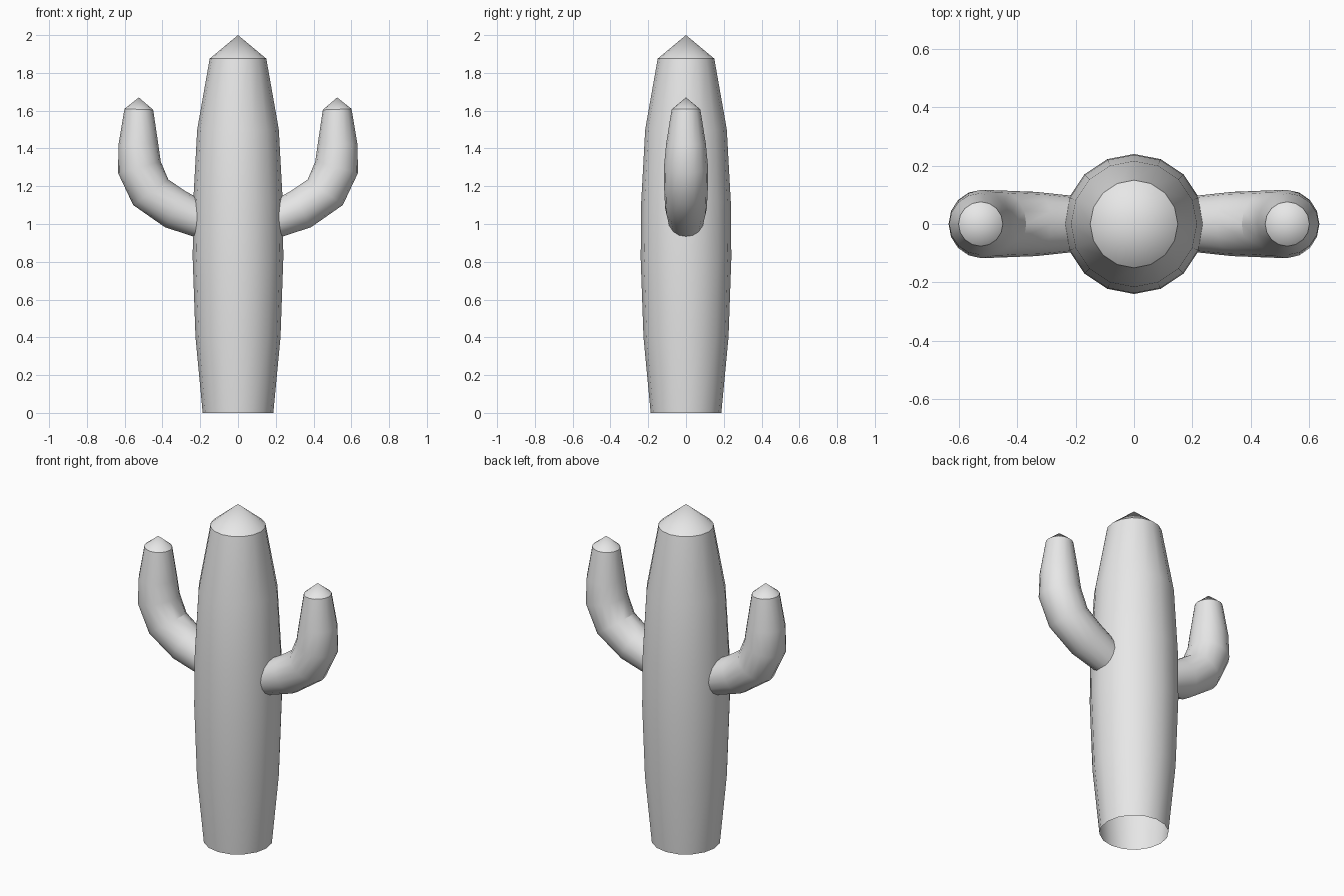
import bpy, bmesh, math
from mathutils import Vector

if "Cube" in bpy.data.objects:
    bpy.data.objects.remove(bpy.data.objects["Cube"])

SIDES = 16

grey = bpy.data.materials.new("plain grey")
grey.diffuse_color = (0.8, 0.8, 0.8, 1)
grey.use_nodes = True
grey.node_tree.nodes["Principled BSDF"].inputs["Base Color"].default_value = grey.diffuse_color


def tube(name, rings, tip):
    """Round tube through (x, z, radius, tilt in degrees) rings, open at the base, pointed at the tip."""
    bm = bmesh.new()
    loops = []
    for x, z, r, tilt in rings:
        t = math.radians(tilt)
        side = Vector((math.sin(t), 0, -math.cos(t)))  # across the path in the xz plane
        loop = []
        for i in range(SIDES):
            a = 2 * math.pi * i / SIDES
            p = Vector((x, 0, z)) + side * (r * math.cos(a)) + Vector((0, r * math.sin(a), 0))
            loop.append(bm.verts.new(p))
        loops.append(loop)
    for a, b in zip(loops, loops[1:]):
        for i in range(SIDES):
            j = (i + 1) % SIDES
            bm.faces.new((a[i], a[j], b[j], b[i]))
    top = bm.verts.new((tip[0], 0, tip[1]))
    for i in range(SIDES):
        bm.faces.new((loops[-1][i], loops[-1][(i + 1) % SIDES], top))
    bmesh.ops.recalc_face_normals(bm, faces=bm.faces)
    mesh = bpy.data.meshes.new(name)
    bm.to_mesh(mesh)
    bm.free()
    mesh.materials.append(grey)
    obj = bpy.data.objects.new(name, mesh)
    bpy.context.collection.objects.link(obj)
    bpy.ops.object.select_all(action='DESELECT')
    obj.select_set(True)
    bpy.context.view_layer.objects.active = obj
    bpy.ops.object.shade_smooth_by_angle(angle=math.radians(30))
    return obj


# Trunk: swollen in the middle, open underneath, low cone on top
trunk_profile = [(0, 0.187), (0.4, 0.225), (0.82, 0.24), (1.12, 0.237), (1.5, 0.216), (1.875, 0.15)]
tube("trunk", [(0, z, r, 90) for z, r in trunk_profile], (0, 2.0))

# Arms: bent upwards, mirrored to the other side
arm_path = [
    (0.15, 1.00, 0.090, 22),
    (0.335, 1.08, 0.110, 28),
    (0.462, 1.168, 0.115, 54),
    (0.522, 1.30, 0.117, 75),
    (0.528, 1.425, 0.105, 87),
    (0.525, 1.607, 0.076, 92),
]
arms = tube("arms", arm_path, (0.525, 1.67))
mirror = arms.modifiers.new("mirror", 'MIRROR')
mirror.use_axis[0] = True
mirror.use_mirror_merge = False
